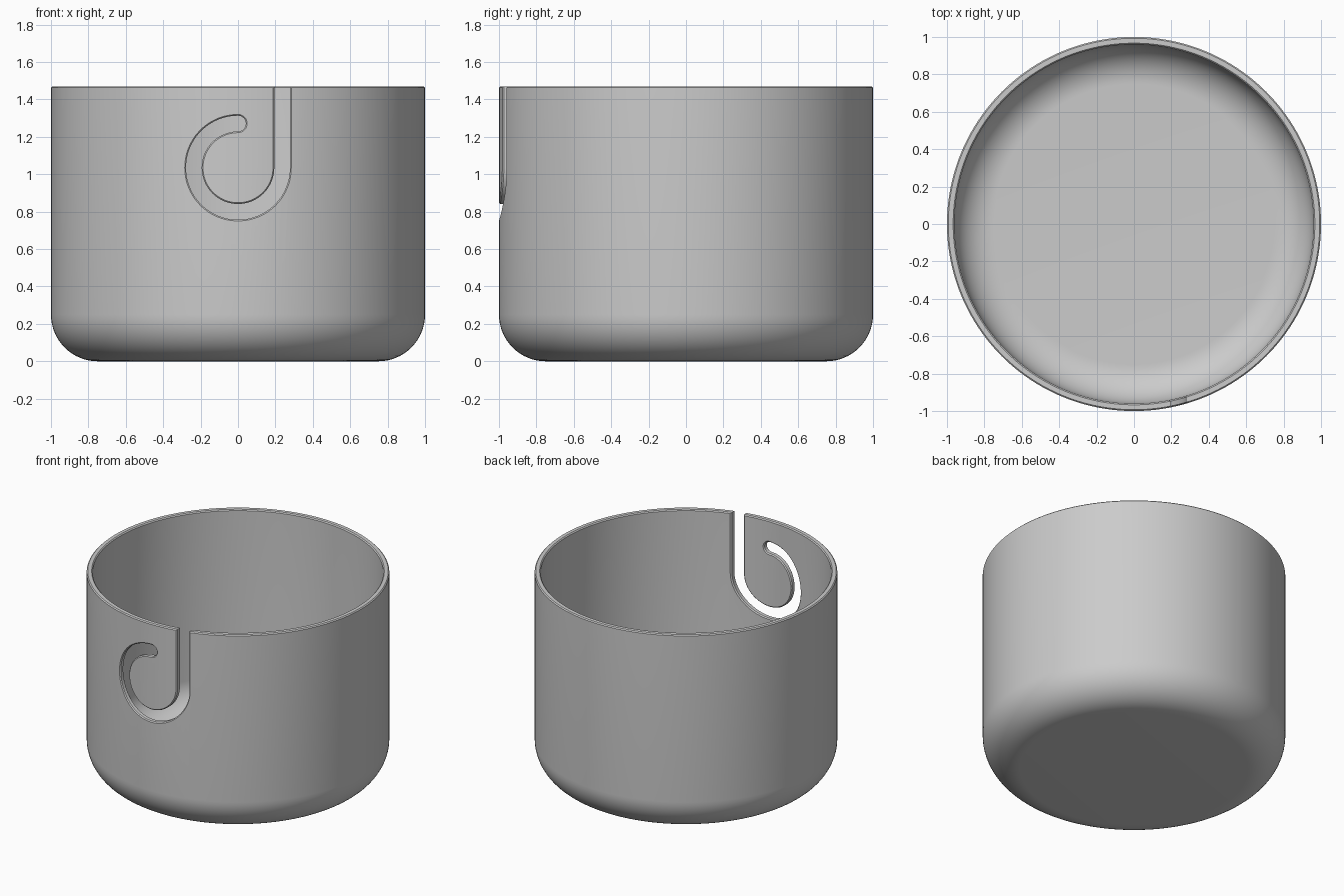
import bpy, bmesh
from math import sin, cos, pi, sqrt, radians

cube = bpy.data.objects.get("Cube")
if cube:
    bpy.data.objects.remove(cube, do_unlink=True)

HEIGHT, RADIUS, WALL, FILLET = 1.47, 1.0, 0.04, 0.25
CHAMFER = 0.007
SEGMENTS = 160


def arc(cx, cz, r, start, end, steps):
    """Points of an arc, angles in degrees."""
    angles = [radians(start + (end - start) * i / steps) for i in range(steps + 1)]
    return [(cx + r * cos(a), cz + r * sin(a)) for a in angles]


def new_object(name, bm):
    bmesh.ops.recalc_face_normals(bm, faces=bm.faces)
    mesh = bpy.data.meshes.new(name)
    bm.to_mesh(mesh)
    bm.free()
    obj = bpy.data.objects.new(name, mesh)
    bpy.context.collection.objects.link(obj)
    return obj


# Bowl: closed wall profile turned around the vertical axis
inner = RADIUS - WALL
profile = [(0, 0)]
profile += arc(RADIUS - FILLET, FILLET, FILLET, -90, 0, 16)
profile += [(RADIUS, HEIGHT - CHAMFER), (RADIUS - CHAMFER, HEIGHT),
            (inner + CHAMFER, HEIGHT), (inner, HEIGHT - CHAMFER)]
profile += arc(RADIUS - FILLET, FILLET, FILLET - WALL, 0, -90, 16)
profile += [(0, WALL)]

bm = bmesh.new()
verts = [bm.verts.new((x, 0, z)) for x, z in profile]
edges = [bm.edges.new(pair) for pair in zip(verts, verts[1:])]
bmesh.ops.spin(bm, geom=verts + edges, cent=(0, 0, 0), axis=(0, 0, 1),
               angle=2 * pi, steps=SEGMENTS, use_duplicate=False)
bmesh.ops.remove_doubles(bm, verts=bm.verts, dist=0.0001)
bowl = new_object("bowl", bm)

# Yarn slot: hook-shaped outline, flared where it meets both wall surfaces
HOOK_Z, HOOK_R, HALF = 1.035, 0.236, 0.042


def hook_outline(half):
    top = HEIGHT + 0.1
    pts = [(HOOK_R + half, top)]
    pts += arc(0, HOOK_Z, HOOK_R + half, 0, -270, 72)
    pts += arc(0, HOOK_Z + HOOK_R, half, 90, -90, 16)[1:-1]
    pts += arc(0, HOOK_Z, HOOK_R - half, -270, 0, 72)
    return pts + [(HOOK_R - half, top)]


def ring(bm, half, radius=None, y=None):
    return [bm.verts.new((x, y if radius is None else -sqrt(radius ** 2 - x * x), z))
            for x, z in hook_outline(half)]


bm = bmesh.new()
wide = HALF + 2 * CHAMFER
rings = [ring(bm, wide, y=-0.8),
         ring(bm, wide, inner - CHAMFER),
         ring(bm, HALF, inner + CHAMFER),
         ring(bm, HALF, RADIUS - CHAMFER),
         ring(bm, wide, RADIUS + CHAMFER),
         ring(bm, wide, y=-1.2)]
for a, b in zip(rings, rings[1:]):
    for i in range(len(a)):
        j = (i + 1) % len(a)
        bm.faces.new((a[i], a[j], b[j], b[i]))
bm.faces.new(rings[0])
bm.faces.new(rings[-1])
cutter = new_object("slot_cutter", bm)
cutter.hide_render = True

# Cut the slot and keep the finished mesh
cut = bowl.modifiers.new("slot", "BOOLEAN")
cut.operation = "DIFFERENCE"
cut.solver = "EXACT"
cut.object = cutter
bpy.context.view_layer.update()
finished = bpy.data.meshes.new_from_object(
    bowl.evaluated_get(bpy.context.evaluated_depsgraph_get()))
bowl.modifiers.clear()
bowl.data = finished
bpy.data.objects.remove(cutter, do_unlink=True)

# Grey glaze
grey = bpy.data.materials.new("grey_glaze")
grey.use_nodes = True
colour = (0.6, 0.6, 0.6, 1)
grey.diffuse_color = colour
grey.node_tree.nodes["Principled BSDF"].inputs["Base Color"].default_value = colour
bowl.data.materials.clear()
bowl.data.materials.append(grey)

bpy.ops.object.select_all(action="DESELECT")
bowl.select_set(True)
bpy.context.view_layer.objects.active = bowl
bpy.ops.object.shade_smooth_by_angle(angle=radians(30))
